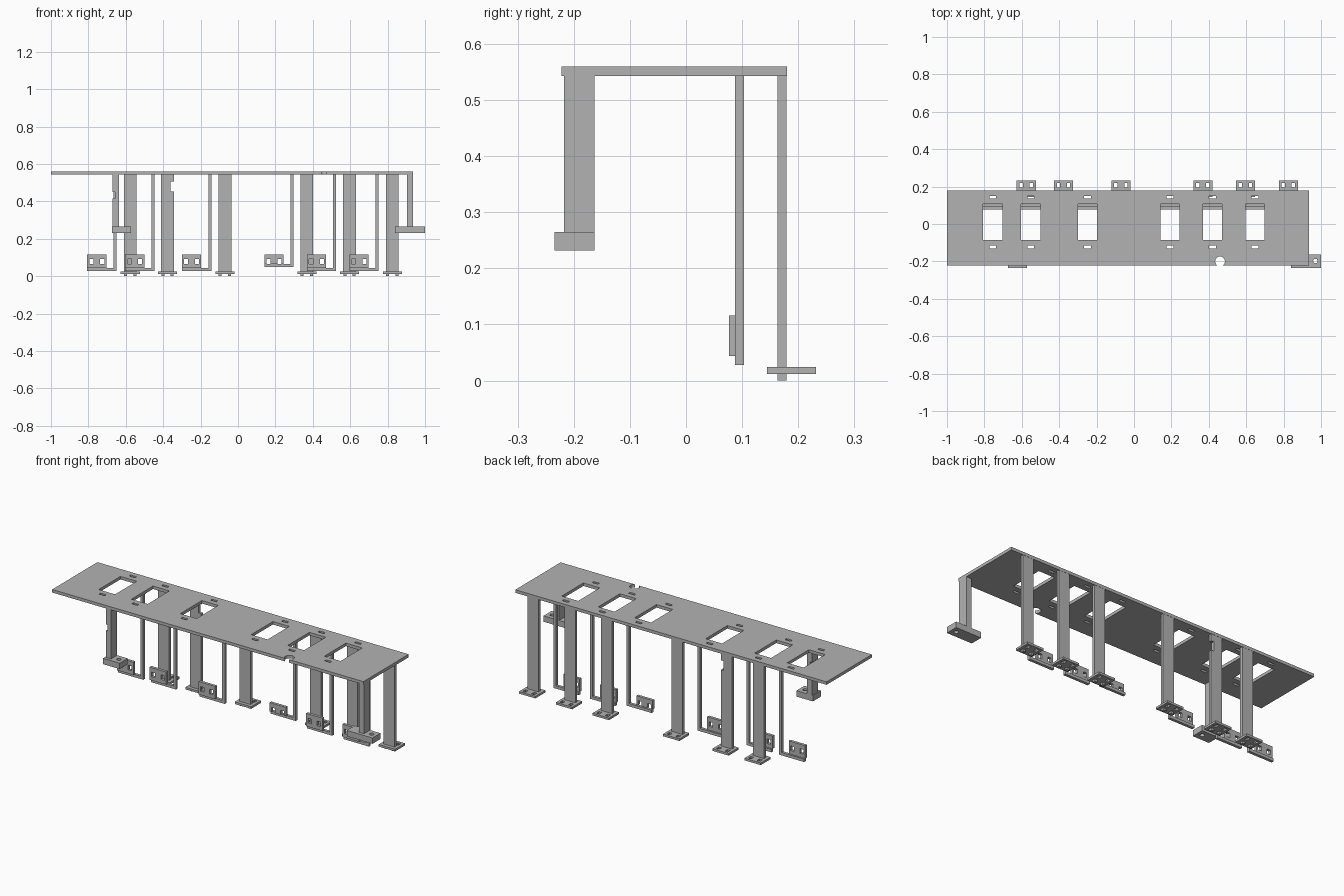
import bpy, bmesh
from mathutils import Matrix, Vector

cube = bpy.data.objects.get("Cube")
if cube:
    bpy.data.objects.remove(cube, do_unlink=True)

grey = bpy.data.materials.new("light_grey")
grey.use_nodes = True
COLOUR = (0.45, 0.45, 0.45, 1)
grey.diffuse_color = COLOUR
grey.node_tree.nodes["Principled BSDF"].inputs["Base Color"].default_value = COLOUR


def add_box(bm, x, y, z):
    """Box from (low, high) ranges."""
    lo, hi = Vector((x[0], y[0], z[0])), Vector((x[1], y[1], z[1]))
    mat = Matrix.Translation((lo + hi) / 2) @ Matrix.Diagonal((*(hi - lo), 1))
    bmesh.ops.create_cube(bm, size=1, matrix=mat)


def add_drum(bm, x, y, z, radius):
    """Vertical cylinder centred on a point."""
    bmesh.ops.create_cone(bm, cap_ends=True, segments=24, radius1=radius, radius2=radius,
                          depth=0.1, matrix=Matrix.Translation((x, y, z)))


def make(name, bm):
    mesh = bpy.data.meshes.new(name)
    bm.to_mesh(mesh)
    bm.free()
    mesh.materials.append(grey)
    obj = bpy.data.objects.new(name, mesh)
    bpy.context.collection.objects.link(obj)
    return obj


def box(name, x, y, z):
    bm = bmesh.new()
    add_box(bm, x, y, z)
    return make(name, bm)


def carve(obj, bm):
    """Subtract the cutter shapes and bake the result."""
    cutter = make("cutter", bm)
    cutter.hide_render = True
    mod = obj.modifiers.new("cut", 'BOOLEAN')
    mod.operation, mod.solver, mod.object = 'DIFFERENCE', 'EXACT', cutter
    graph = bpy.context.evaluated_depsgraph_get()
    mesh = bpy.data.meshes.new_from_object(obj.evaluated_get(graph))
    obj.modifiers.clear()
    obj.data = mesh
    bpy.data.objects.remove(cutter, do_unlink=True)


def around(c, half):
    return (c - half, c + half)


TOP, UNDER = 0.56, 0.543
WINDOWS = [-0.755, -0.552, -0.248, 0.193, 0.42, 0.647]
LEGS = [-0.576, -0.377, -0.07, 0.368, 0.596, 0.825]

# Deck with windows, slots and an edge notch
deck = box("deck", (-1, 0.935), (-0.222, 0.18), (UNDER, TOP))
bm = bmesh.new()
for x in WINDOWS:
    add_box(bm, around(x, 0.051), (-0.086, 0.107), (0.5, 0.6))
    for y in (0.143, -0.123):
        add_box(bm, around(x, 0.018), around(y, 0.007), (0.5, 0.6))
add_drum(bm, 0.46, -0.2, TOP, 0.026)
carve(deck, bm)

# Rear legs standing on drilled feet with locating tabs
for i, x in enumerate(LEGS, 1):
    leg = box(f"rear_leg_{i}", around(x, 0.034), (0.163, 0.179), (0.024, UNDER))
    if i == 2:
        bm = bmesh.new()
        add_box(bm, (x + 0.017, x + 0.05), (0.1, 0.2), (0.452, 0.505))
        carve(leg, bm)
    foot = box(f"rear_foot_{i}", around(x, 0.051), (0.144, 0.232), (0.012, 0.024))
    bm = bmesh.new()
    for side in (-1, 1):
        add_box(bm, around(x + side * 0.027, 0.009), around(0.207, 0.012), (0, 0.05))
        box(f"rear_tab_{i}", around(x + side * 0.025, 0.008), (0.163, 0.179), (0, 0.012))
    carve(foot, bm)

# Thin hangers, each with a bottom bar and a drilled mounting plate
for i, x in enumerate(WINDOWS, 1):
    low = 0.05 if i == 4 else 0.028
    box(f"hanger_{i}", (x + 0.089, x + 0.105), (0.087, 0.103), (low, UNDER))
    box(f"hanger_bar_{i}", (x - 0.051, x + 0.089), (0.087, 0.103), (low, low + 0.016))
    plate = box(f"mounting_plate_{i}", around(x, 0.051), (0.077, 0.093), (low + 0.016, 0.116))
    bm = bmesh.new()
    for side in (-1, 1):
        add_box(bm, around(x + side * 0.029, 0.011), (0, 0.2), around(0.078, 0.013))
    carve(plate, bm)

# Front posts with drilled blocks
for side, post_x, block_x, hole_x in (
        ("right", (-0.67, -0.637), (-0.675, -0.572), -0.602),
        ("left", (0.903, 0.935), (0.84, 1.0), 0.97)):
    post = box(f"front_post_{side}", post_x, (-0.217, -0.163), (0.265, UNDER))
    if side == "right":
        bm = bmesh.new()
        add_box(bm, (-0.7, -0.658), (-0.3, 0), (0.415, 0.45))
        carve(post, bm)
    block = box(f"front_block_{side}", block_x, (-0.234, -0.163), (0.232, 0.265))
    bm = bmesh.new()
    add_drum(bm, hole_x, -0.198, 0.25, 0.012)
    carve(block, bm)
